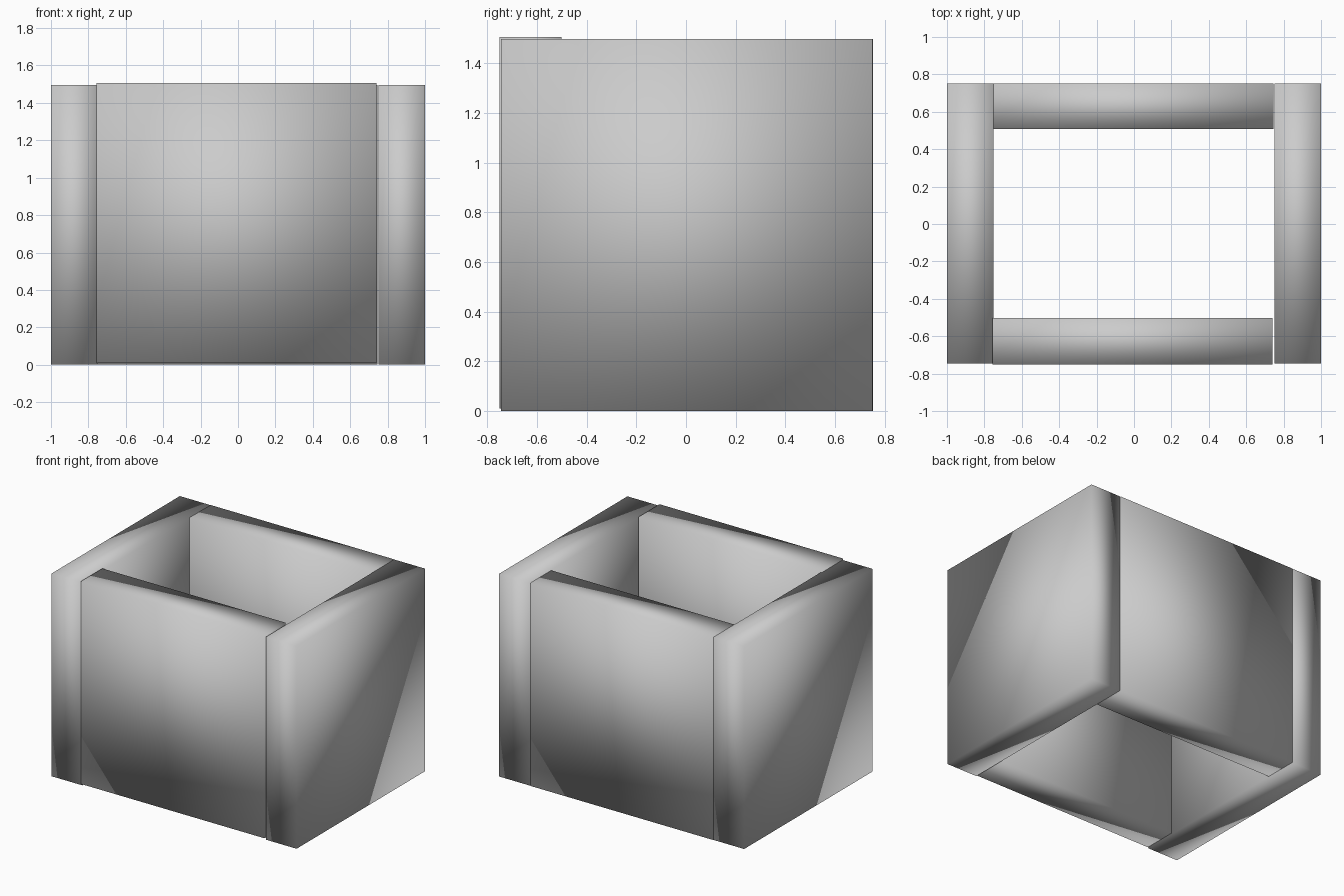
import bpy
from mathutils import Vector

# Remove the default cube
default = bpy.data.objects.get("Cube")
if default:
    bpy.data.objects.remove(default, do_unlink=True)

# One plain grey for every panel
grey = bpy.data.materials.new("light_grey")
grey.use_nodes = True
colour = (0.6, 0.6, 0.6, 1)
grey.diffuse_color = colour
grey.node_tree.nodes["Principled BSDF"].inputs["Base Color"].default_value = colour


def panel(name, low, high):
    """Smooth-shaded box between two opposite corners."""
    low, high = Vector(low), Vector(high)
    bpy.ops.mesh.primitive_cube_add(size=1, location=(low + high) / 2)
    obj = bpy.context.object
    obj.name = name
    obj.scale = high - low
    bpy.ops.object.transform_apply(location=False, rotation=False, scale=True)
    bpy.ops.object.shade_smooth()
    obj.data.materials.append(grey)
    return obj


# Side walls, mirrored across the middle
for side, x in (("right", -1), ("left", 0.75)):
    panel(side + "_wall", (x, -0.745, 0), (x + 0.25, 0.75, 1.497))

# End walls between them, the front one set slightly off line
panel("back_wall", (-0.751, 0.507, 0), (0.745, 0.752, 1.497))
panel("front_wall", (-0.757, -0.75, 0.01), (0.741, -0.502, 1.506))
